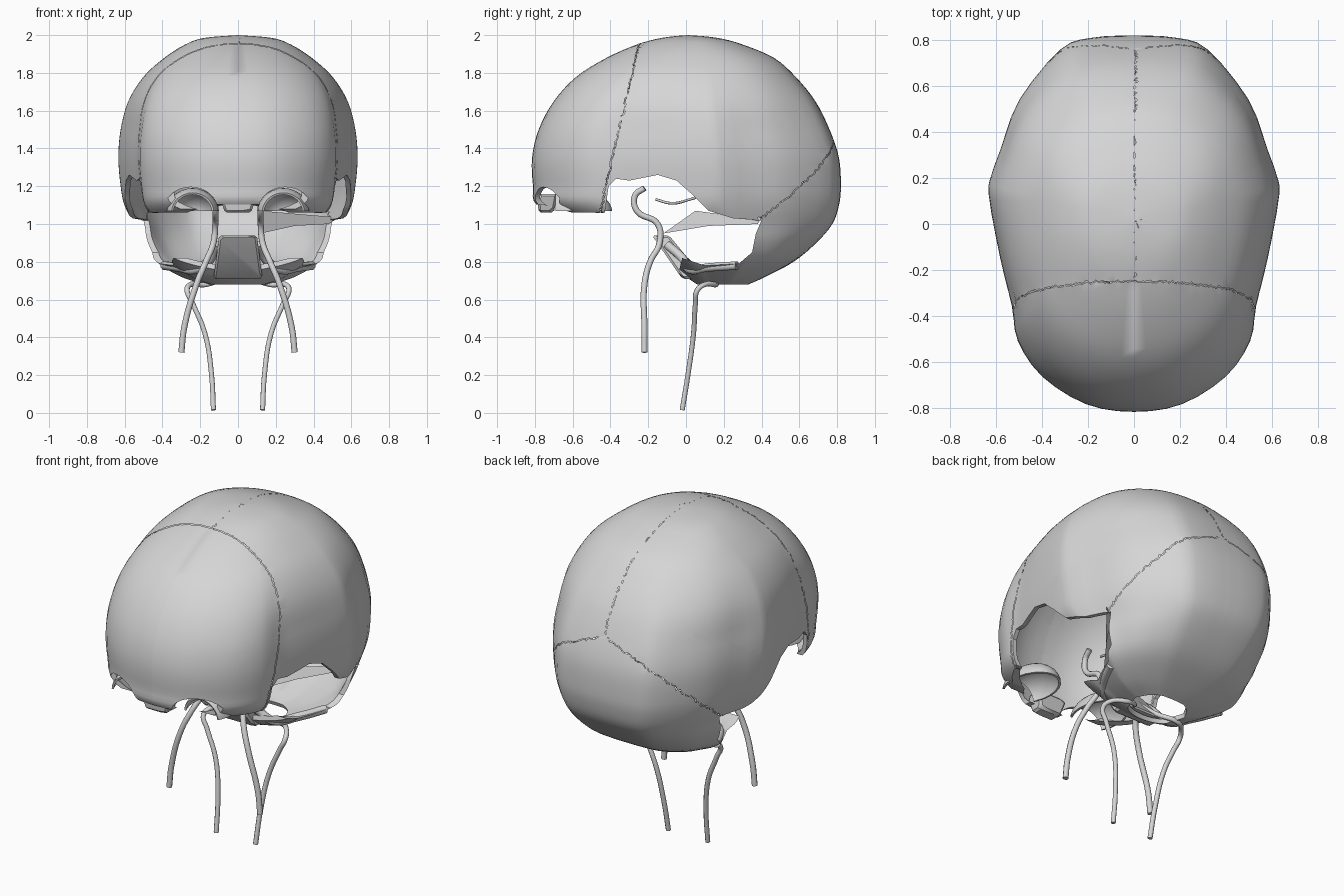
import bpy, bmesh, math, random
from mathutils import Vector

random.seed(4)
if "Cube" in bpy.data.objects:
    bpy.data.objects.remove(bpy.data.objects["Cube"])

BONE = bpy.data.materials.new("bone grey")
BONE.use_nodes = True
BONE.diffuse_color = (.67, .67, .67, 1)
BONE.node_tree.nodes["Principled BSDF"].inputs["Base Color"].default_value = BONE.diffuse_color


def add_object(name, bm, smooth=True):
    mesh = bpy.data.meshes.new(name)
    bm.to_mesh(mesh)
    bm.free()
    mesh.materials.append(BONE)
    ob = bpy.data.objects.new(name, mesh)
    bpy.context.collection.objects.link(ob)
    if smooth:
        bpy.ops.object.select_all(action='DESELECT')
        ob.select_set(True)
        bpy.context.view_layer.objects.active = ob
        bpy.ops.object.shade_smooth_by_angle(angle=math.radians(35))
    return ob


def catmull(a, b, c, d, t):
    return 0.5 * (2 * b + (c - a) * t + (2 * a - 5 * b + 4 * c - d) * t * t
                  + (3 * b - a - 3 * c + d) * t ** 3)


def tube(name, points, radius):
    cu = bpy.data.curves.new(name, 'CURVE')
    cu.dimensions = '3D'
    cu.bevel_depth = radius
    cu.bevel_resolution = 2
    cu.use_fill_caps = True
    cu.resolution_u = 6
    sp = cu.splines.new('BEZIER')
    sp.bezier_points.add(len(points) - 1)
    for p, co in zip(sp.bezier_points, points):
        p.co = co
        p.handle_left_type = p.handle_right_type = 'AUTO'
    cu.materials.append(BONE)
    bpy.context.collection.objects.link(bpy.data.objects.new(name, cu))


def bisect(bm, co, no, keep_front=False):
    bmesh.ops.bisect_plane(bm, geom=bm.verts[:] + bm.edges[:] + bm.faces[:],
                           plane_co=co, plane_no=no, clear_inner=keep_front)


# Cranial vault: height, front, back and half width of each level
LEVELS = [(2.0, 0, 0.02, 0), (1.985, -.13, .17, .18), (1.95, -.26, .3, .28), (1.88, -.42, .465, .39),
          (1.78, -.58, .58, .5), (1.65, -.70, .685, .58), (1.5, -.78, .76, .62),
          (1.35, -.815, .81, .632), (1.2, -.81, .82, .62), (1.1, -.79, .81, .6),
          (1.0, -.6, .775, .55), (.9, -.3, .69, .5), (.8, -.1, .57, .43),
          (.72, 0, .42, .3), (.68, .06, .33, .17)]
# Half outline seen from above, from the back round to the front
HALF = [(0, 1), (.3, .985), (.51, .913), (.79, .6), (.92, .284), (.98, .13), (1, 0),
        (.92, -.295), (.84, -.516), (.8, -.674), (.635, -.837), (.33, -.965), (0, -1)]
LOOP = HALF + [(-x, y) for x, y in HALF[-2:0:-1]]
STEPS = 4


def smooth_path(points, steps, closed):
    n = len(points)
    for i in range(n if closed else n - 1):
        ids = [(i + k) % n if closed else max(0, min(n - 1, i + k)) for k in (-1, 0, 1, 2)]
        for s in range(steps):
            yield [catmull(*v, s / steps) for v in zip(*(points[j] for j in ids))]


rows = list(smooth_path(LEVELS, STEPS, False)) + [LEVELS[-1]]
outline = list(smooth_path(LOOP, 3, True))
bm = bmesh.new()
rings = []
for z, front, back, half in rows:
    mid = front + .58 * (back - front)
    crown = max(0, min(1, (z - 1.5) / .4))
    ring = []
    for u, v in outline:
        # The outline becomes rounder towards the crown
        scale = 1 + crown * ((abs(u) ** 2.25 + abs(v) ** 2.25) ** (-1 / 2.25) - 1)
        depth = back - mid if v > 0 else mid - front
        ring.append(bm.verts.new((max(half, 0) * u * scale, mid + v * scale * depth, z)))
    rings.append(ring)
for r0, r1 in zip(rings, rings[1:]):
    for k in range(len(outline)):
        j = (k + 1) % len(outline)
        bm.faces.new((r0[k], r0[j], r1[j], r1[k]))
bmesh.ops.remove_doubles(bm, verts=rings[0], dist=.03)
bmesh.ops.dissolve_degenerate(bm, edges=bm.edges, dist=.0001)
bmesh.ops.recalc_face_normals(bm, faces=bm.faces)
vault = add_object("vault", bm, smooth=False)
shell = vault.modifiers.new("shell", 'SOLIDIFY')
shell.thickness = .025
shell.offset = -1

# Temporal opening and open face, cut along x
OPENING = [(.4, 1.02), (.37, .95), (.35, .85), (.28, .79), (.1, .78), (-.02, .82), (-.1, .5),
           (-1, .5), (-1, 1.12), (-.75, 1.1), (-.6, 1.06), (-.43, 1.06), (-.41, 1.2),
           (-.37, 1.24), (-.3, 1.23), (-.15, 1.26), (-.05, 1.23), (.04, 1.15), (.12, 1.07), (.25, 1.03)]
cut = bmesh.new()
face = cut.faces.new([cut.verts.new((-1, y, z)) for y, z in OPENING])
out = bmesh.ops.extrude_face_region(cut, geom=[face])["geom"]
bmesh.ops.translate(cut, vec=(2, 0, 0), verts=[g for g in out if isinstance(g, bmesh.types.BMVert)])
bmesh.ops.recalc_face_normals(cut, faces=cut.faces)
cutters = [add_object("opening_cutter", cut, smooth=False)]
# Eye socket notches under the brow
for side in (-1, 1):
    cut = bmesh.new()
    bmesh.ops.create_cone(cut, cap_ends=True, segments=32, radius1=1, radius2=1, depth=.3)
    for v in cut.verts:
        x, y, z = v.co
        v.co = (side * .25 + .14 * x, -.82 + z, 1.08 - .115 * y)
    bmesh.ops.recalc_face_normals(cut, faces=cut.faces)
    cutters.append(add_object("socket_cutter", cut, smooth=False))
for c in cutters:
    c.hide_render = True
    b = vault.modifiers.new("cut", 'BOOLEAN')
    b.operation, b.solver, b.object = 'DIFFERENCE', 'EXACT', c
bpy.context.view_layer.update()
skull = bpy.data.meshes.new_from_object(vault.evaluated_get(bpy.context.evaluated_depsgraph_get()))
for ob in cutters + [vault]:
    bpy.data.objects.remove(ob)

# Suture planes: point, normal and jaggedness
CORONAL = (Vector((0, -.4, 1.3)), Vector((0, .65, -.15)).normalized(), .007)
SAGITTAL = (Vector((0, .2, 1.3)), Vector((1, 0, 0)), .015)
LAMBDOID = [(Vector((0, .76, 1.5)), Vector((s * -.056, .095, -.134)).normalized(), .009) for s in (1, -1)]
PLANES = [CORONAL, SAGITTAL] + LAMBDOID
BONES = ("frontal_bone", "left_parietal_bone", "right_parietal_bone", "occipital_bone")


def height_over(plane, p):
    return (p - plane[0]).dot(plane[1])


def bone_of(p):
    if p.z < 1.0 or height_over(LAMBDOID[0 if p.x > 0 else 1], p) > 0:
        return 3
    if height_over(CORONAL, p) < 0:
        return 0
    return 1 if p.x > 0 else 2


# Split the vault into bones and make the seams jagged
whole = bmesh.new()
whole.from_mesh(skull)
for co, no, amount in PLANES:
    bisect(whole, co, no)
for f in whole.faces:
    f.material_index = bone_of(f.calc_center_median())
seam = [e for e in whole.edges if len({f.material_index for f in e.link_faces}) > 1]
bmesh.ops.subdivide_edges(whole, edges=seam, cuts=3)
for v in whole.verts:
    if len({f.material_index for f in v.link_faces}) > 1:
        plane = min(PLANES, key=lambda p: abs(height_over(p, v.co)))
        v.co += plane[1] * plane[2] * random.uniform(-1, 1)
for index, name in enumerate(BONES):
    part = whole.copy()
    bmesh.ops.delete(part, geom=[f for f in part.faces if f.material_index != index], context='FACES')
    # Narrow gap between neighbouring bones
    for v in [v for v in part.verts if v.is_boundary]:
        inward = sum((f.calc_center_median() for f in v.link_faces), Vector()) / len(v.link_faces) - v.co
        v.co += inward.normalized() * .004
    for f in part.faces:
        f.material_index = 0
    add_object(name, part)
whole.free()

# Orbital roofs behind the brow
for side, label in ((1, "left"), (-1, "right")):
    bm = bmesh.new()
    bmesh.ops.create_uvsphere(bm, u_segments=24, v_segments=16, radius=1)
    for v in bm.verts:
        v.co = (side * .24 + v.co.x * .14, -.58 + v.co.y * .19, 1.06 + v.co.z * .13)
    bisect(bm, (0, 0, 1.07), (0, 0, 1), keep_front=True)
    bisect(bm, (0, -.69, 0), (0, 1, 0), keep_front=True)
    bmesh.ops.solidify(bm, geom=bm.faces[:], thickness=.012)
    add_object(label + "_orbital_roof", bm)


def block(name, lower, upper):
    """Bevelled solid between two rectangles given as (y0, y1, z, half width)."""
    bm = bmesh.new()
    for y0, y1, z, w in (lower, upper):
        for x, y in ((-w, y0), (w, y0), (w, y1), (-w, y1)):
            bm.verts.new((x, y, z))
    bmesh.ops.convex_hull(bm, input=bm.verts)
    bmesh.ops.bevel(bm, geom=bm.edges[:], offset=.012, segments=1, affect='EDGES')
    add_object(name, bm)


# Nasal root and sloping skull base in front of the foramen
block("nasal_root", (-.78, -.7, 1.06, .07), (-.79, -.68, 1.16, .1))
block("clivus", (-.02, .1, .71, .13), (-.18, -.09, .94, .1))

# Thin membrane fold reaching from the base to the left wall
bm = bmesh.new()
fold = [bm.verts.new(p) for p in ((.12, -.12, .95), (.12, .05, 1.07), (.35, .2, 1.05),
                                  (.53, .4, 1.035), (.48, .38, 1.0), (.3, .12, .99))]
bm.faces.new(fold)
bmesh.ops.solidify(bm, geom=bm.faces[:], thickness=.008)
add_object("membrane_fold", bm, smooth=False)

# Paired arteries and the base ridges
for s, label in ((1, "left"), (-1, "right")):
    def path(*pts):
        return [(s * x, y, z) for x, y, z in pts]
    tube(label + "_vertebral_artery", path((.13, -.02, .015), (.14, .01, .2), (.175, .04, .42),
         (.24, .05, .58), (.27, .06, .65), (.25, .1, .68), (.17, .16, .68), (.08, .1, .72),
         (.02, -.02, .83)), .014)
    tube(label + "_carotid_artery", path((.3, -.22, .32), (.285, -.22, .45), (.22, -.22, .68),
         (.17, -.19, .8), (.13, -.14, .9), (.12, -.15, 1.0), (.12, -.26, 1.07),
         (.12, -.27, 1.15), (.13, -.22, 1.19)), .016)
    tube(label + "_cerebral_artery", path((.1, -.16, 1.13), (.12, -.08, 1.11), (.2, .02, 1.13),
         (.23, .08, 1.15)), .007)
    tube(label + "_base_ridge", path((.1, -.1, .89), (.14, -.02, .82), (.22, .02, .76),
         (.31, .12, .77), (.39, .27, .78)), .024)
